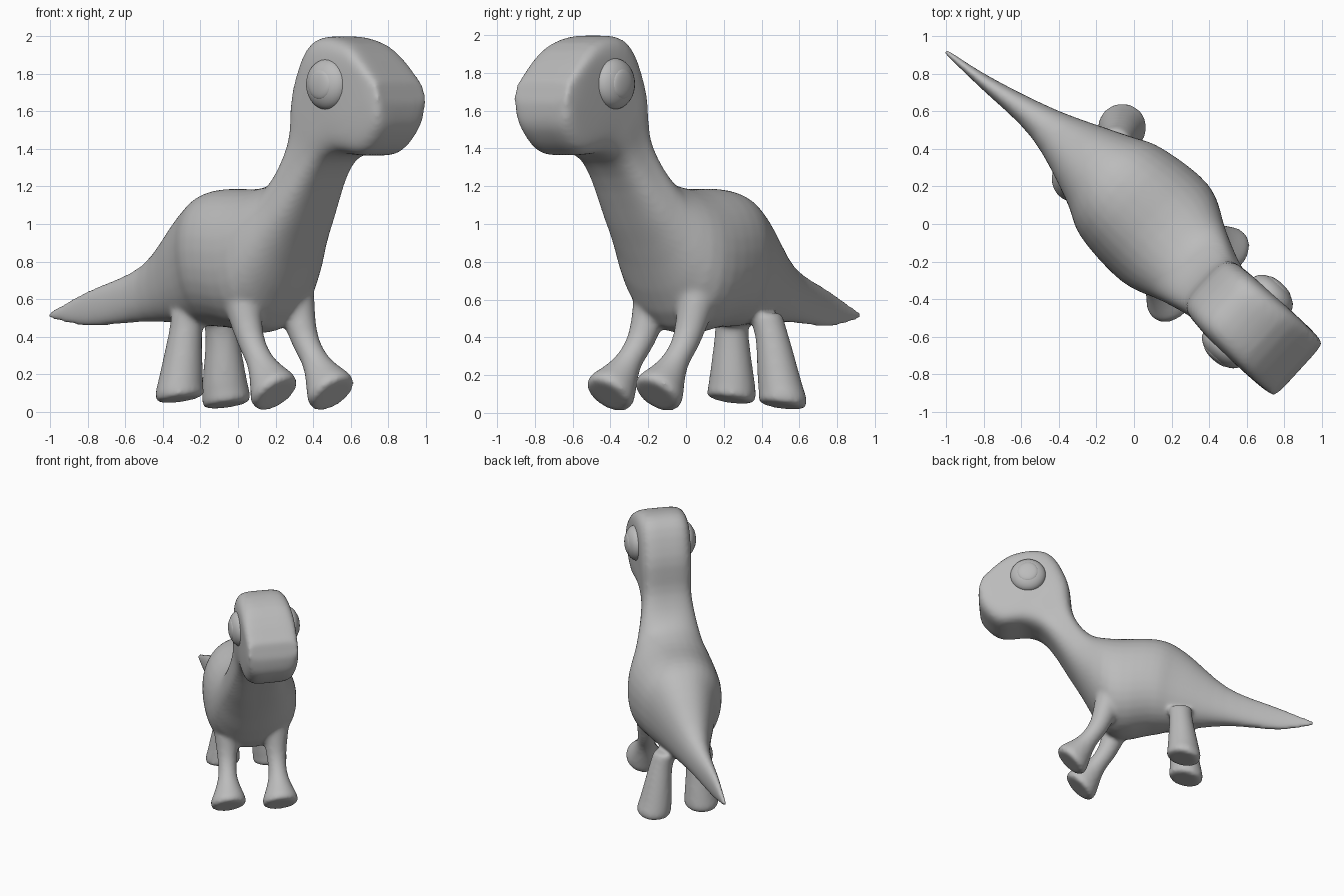
import bpy, bmesh, math
from mathutils import Vector, Matrix

if "Cube" in bpy.data.objects:
    bpy.data.objects.remove(bpy.data.objects["Cube"])

# The animal faces diagonally: u = heading, v = its left side
ROT = Matrix.Rotation(math.radians(-42.5), 4, 'Z')
grey = bpy.data.materials.new("grey clay")
grey.diffuse_color = (0.5, 0.5, 0.5, 1)
grey.use_nodes = True
grey.node_tree.nodes["Principled BSDF"].inputs["Base Color"].default_value = grey.diffuse_color


def spline(keys, steps=4):
    """Catmull-Rom interpolation of a list of equal-length tuples."""
    k = [keys[0], *keys, keys[-1]]
    out = []
    for a, b, c, d in zip(k, k[1:], k[2:], k[3:]):
        for s in range(steps):
            t = s / steps
            out.append([q + t * (r - p) / 2 + t * t * (p - 2.5 * q + 2 * r - e / 2)
                        + t ** 3 * (1.5 * (q - r) + (e - p) / 2)
                        for p, q, r, e in zip(a, b, c, d)])
    return out + [list(keys[-1])]


def loft(bm, rings):
    """Bridge closed rings of points and cap both ends."""
    vs = [[bm.verts.new(p) for p in r] for r in rings]
    n = len(vs[0])
    for a, b in zip(vs, vs[1:]):
        for i in range(n):
            bm.faces.new((a[i], a[(i + 1) % n], b[(i + 1) % n], b[i]))
    bm.faces.new(vs[0][::-1])
    bm.faces.new(vs[-1])


def power(x, n):
    return math.copysign(abs(x) ** (2 / n), x)


def section(tu, tz, bu, bz, v, w):
    """Ring between a top and a bottom profile point, squarer towards the head."""
    n = 2.2 + 2.8 * min(1, max(0, (bu - 0.4) / 0.55))
    t, b = Vector((tu, v, tz)), Vector((bu, v, bz))
    mid, up, side = (t + b) / 2, (t - b) / 2, Vector((0, w, 0))
    angles = [2 * math.pi * (i + 0.5) / 32 for i in range(32)]
    return [mid + up * power(math.sin(a), n) + side * power(math.cos(a), n) for a in angles]


def disc(u, v, z, r, pitch):
    """Round ring, tilted forward by pitch."""
    angles = [2 * math.pi * i / 24 for i in range(24)]
    return [Vector((u + r * math.cos(a) * math.cos(pitch), v + r * math.sin(a),
                    z + r * math.cos(a) * math.sin(pitch))) for a in angles]


def leg(bm, keys, hip, foot, du=0, dz=0):
    """Leg through (u, z, radius, pitch) keys, ending in a rounded sole."""
    path = spline(keys)
    rings = []
    for i, (u, z, r, p) in enumerate(path):
        f = i / (len(path) - 1)
        rings.append(disc(u + du, hip + (foot - hip) * f, z + dz * f, r, p))
    for drop, scale in ((0.035, 1), (0.05, 0.86)):
        rings.append(disc(u + du + drop * math.sin(p), foot,
                          z + dz - drop * math.cos(p), r * scale, p))
    loft(bm, rings)


def finish(bm, name, mods=()):
    bmesh.ops.recalc_face_normals(bm, faces=bm.faces)
    me = bpy.data.meshes.new(name)
    bm.to_mesh(me)
    bm.free()
    me.transform(ROT)
    me.materials.append(grey)
    me.polygons.foreach_set("use_smooth", [True] * len(me.polygons))
    ob = bpy.data.objects.new(name, me)
    bpy.context.collection.objects.link(ob)
    for kind, props in mods:
        m = ob.modifiers.new(kind.title(), kind)
        for k, val in props.items():
            setattr(m, k, val)


body = bmesh.new()

# Tail, trunk, neck and head: top u z, bottom u z, centre v, half width
loft(body, [section(*s) for s in spline((
    (-1.365, .535, -1.365, .495, 0, .013),
    (-1.1, .645, -1.1, .455, .02, .038),
    (-.72, .79, -.7, .48, .07, .1),
    (-.4, 1.08, -.3, .46, .085, .235),
    (-.2, 1.18, -.12, .45, .078, .32),
    (.13, 1.19, .19, .45, .075, .345),
    (.335, 1.26, .44, .88, .05, .25),
    (.455, 1.45, .645, 1.25, .03, .19),
    (.5, 1.74, .8, 1.365, .025, .195),
    (.65, 1.98, 1.02, 1.37, .02, .205),
    (.92, 1.96, 1.155, 1.5, .02, .203),
    (1.14, 1.76, 1.175, 1.64, .02, .192),
))])

# Hind legs, standing straight and widening downwards
hind = ((-.36, .53, .095, 0), (-.37, .4, .09, 0), (-.395, .085, .13, .2))
leg(body, hind, .01, -.032, dz=.03)
leg(body, hind, .225, .335)

# Front legs, swung forward with flared feet and tilted soles
front = ((.12, .64, .11, .1), (.205, .4, .076, .5), (.3, .26, .076, .6), (.4, .125, .135, .75))
leg(body, front, -.11, -.166)
leg(body, front, .25, .227, du=.05)

# Fuse the parts into one soft skin
finish(body, "dinosaur_body", (
    ("REMESH", dict(mode='VOXEL', voxel_size=0.014, use_smooth_shade=True)),
    ("SMOOTH", dict(factor=0.5, iterations=16))))

# Eyes and pupils on both sides of the head
for side, label in ((-1, "right"), (1, "left")):
    for part, ru, rv, out in (("eye", .135, .08, .19), ("pupil", .08, .024, .249)):
        bm = bmesh.new()
        bmesh.ops.create_uvsphere(bm, u_segments=32, v_segments=20, radius=1,
                                  matrix=Matrix.Translation((.795, .025 + side * out, 1.742))
                                  @ Matrix.Diagonal((ru, rv, ru, 1)))
        finish(bm, label + "_" + part)
